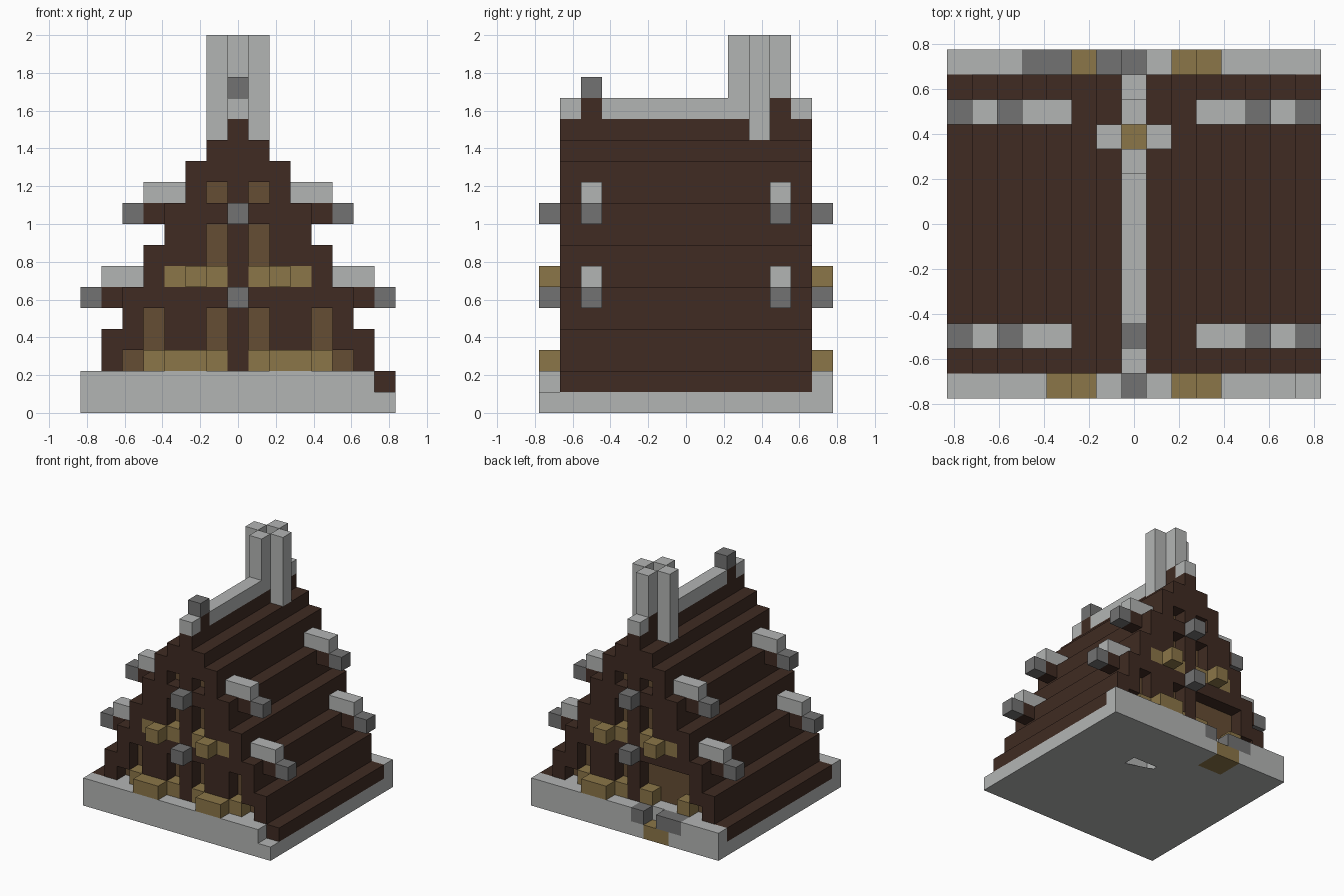
import bpy, bmesh
from mathutils import Vector

if "Cube" in bpy.data.objects:
    bpy.data.objects.remove(bpy.data.objects["Cube"], do_unlink=True)

U = 1 / 9          # edge of one building block
COLOURS = {
    "light_stone": (0.45, 0.46, 0.455),
    "dark_stone": (0.17, 0.17, 0.17),
    "dark_wood": (0.05, 0.024, 0.016),
    "tan_wood": (0.26, 0.18, 0.065),
    "mid_wood": (0.13, 0.074, 0.034),
}
mats = {}
for name, rgb in COLOURS.items():
    m = bpy.data.materials.new(name)
    m.use_nodes = True
    m.diffuse_color = (*rgb, 1)
    m.node_tree.nodes["Principled BSDF"].inputs["Base Color"].default_value = (*rgb, 1)
    mats[name] = m

grid = {}          # block position -> (part, colour)


def fill(part, colour, xs, ys, zs, mirror=False):
    """Fill inclusive ranges of blocks; part None removes them."""
    for x in range(xs[0], xs[1] + 1):
        for y in range(ys[0], ys[1] + 1):
            for z in range(zs[0], zs[1] + 1):
                for px in ({x, -x} if mirror else {x}):
                    if part:
                        grid[px, y, z] = (part, colour)
                    else:
                        grid.pop((px, y, z), None)


# Stone base with one chipped corner
fill("base", "light_stone", (-7, 7), (0, 13), (0, 1))
fill(None, None, (7, 7), (0, 0), (1, 1))
fill(None, None, (1, 2), (9, 9), (0, 0))
fill("base", "dark_stone", (1, 2), (9, 9), (1, 1))

# Stepped roof: half width of each course, from bottom to top
fill("roof", "dark_wood", (7, 7), (1, 12), (1, 1), True)
for z, half in enumerate((6, 6, 5, 5, 4, 4, 3, 3, 2, 2, 1, 0), start=2):
    fill("roof", "dark_wood", (-half, half), (1, 12), (z, z))

# Stone ridge with wooden saddles
fill("ridge", "light_stone", (0, 0), (1, 12), (14, 14))
for y in (2, 11):
    fill("ridge_saddles", "dark_wood", (0, 0), (y, y), (14, 14))
fill("front_finial", "dark_stone", (0, 0), (2, 2), (15, 15))

# Purlins poking through the roof, with stone caps and ends
for y in (2, 11):
    for z, x in ((5, 6), (9, 4)):
        fill("purlins", "dark_wood", (x, x), (y, y), (z, z), True)
        fill("purlin_ends", "dark_stone", (x + 1, x + 1), (y, y), (z, z), True)
        fill("purlin_caps", "light_stone", (x - 1, x), (y, y), (z + 1, z + 1), True)

# Gables: recessed windows, sills and stone beam ends
WINDOWS = ((1, 3, 4), (4, 3, 4), (5, 2, 2), (1, 7, 8), (1, 10, 10))
for outer, face, inner in ((0, 1, 2), (13, 12, 11)):
    for x, low, high in WINDOWS:
        fill(None, None, (x, x), (face, face), (low, high), True)
        fill("window_panels", "mid_wood", (x, x), (inner, inner), (low, high), True)
    fill("lower_sills", "tan_wood", (1, 4), (face, face), (2, 2), True)
    fill("lower_sills", "tan_wood", (2, 3), (outer, outer), (2, 2), True)
    fill("upper_sills", "tan_wood", (1, 3), (face, face), (6, 6), True)
    fill("upper_sills", "tan_wood", (2, 2), (outer, outer), (6, 6), True)
    for z in (5, 9):
        fill("gable_beam_ends", "dark_stone", (0, 0), (outer, outer), (z, z))

# Back doorway with its steps
fill(None, None, (-3, -2), (12, 13), (2, 4))
fill("door", "mid_wood", (-3, -2), (11, 11), (2, 4))
fill("door_steps", "dark_stone", (-4, -3), (13, 13), (1, 1))
fill("door_steps", "dark_stone", (-1, -1), (13, 13), (1, 1))
fill(None, None, (-2, -2), (13, 13), (1, 1))
fill("door_threshold", "tan_wood", (-3, -2), (12, 13), (0, 0))

# Chimney of four posts around an open flue
fill("chimney", "light_stone", (1, 1), (10, 10), (13, 17), True)
for y in (9, 11):
    fill("chimney", "light_stone", (0, 0), (y, y), (15, 17))
fill(None, None, (0, 0), (10, 10), (14, 14))
fill("hearth", "tan_wood", (0, 0), (10, 10), (13, 13))


def build(part):
    """Make one mesh from the exposed faces of a part's blocks."""
    bm = bmesh.new()
    mesh = bpy.data.meshes.new(part)
    used = []
    for cell, (owner, colour) in grid.items():
        if owner != part:
            continue
        if colour not in used:
            used.append(colour)
            mesh.materials.append(mats[colour])
        centre = Vector((cell[0], cell[1] - 6.5, cell[2] + 0.5))
        for axis in range(3):
            for sign in (-1, 1):
                n = Vector((0, 0, 0))
                n[axis] = sign
                if tuple(int(c + d) for c, d in zip(cell, n)) in grid:
                    continue
                a = Vector((0, 0, 0))
                a[(axis + 1) % 3] = 1
                b = n.cross(a)
                ring = (a + b, b - a, -a - b, a - b)
                face = bm.faces.new([bm.verts.new((centre + (n + r) / 2) * U) for r in ring])
                face.material_index = used.index(colour)
    bmesh.ops.remove_doubles(bm, verts=bm.verts[:], dist=0.001)
    # Join neighbouring flat faces of the same colour
    bmesh.ops.dissolve_limit(bm, angle_limit=0.01, verts=bm.verts[:],
                             edges=bm.edges[:], delimit={"MATERIAL"})
    bm.to_mesh(mesh)
    bm.free()
    bpy.context.collection.objects.link(bpy.data.objects.new(part, mesh))


for part in sorted({owner for owner, _ in grid.values()}):
    build(part)
